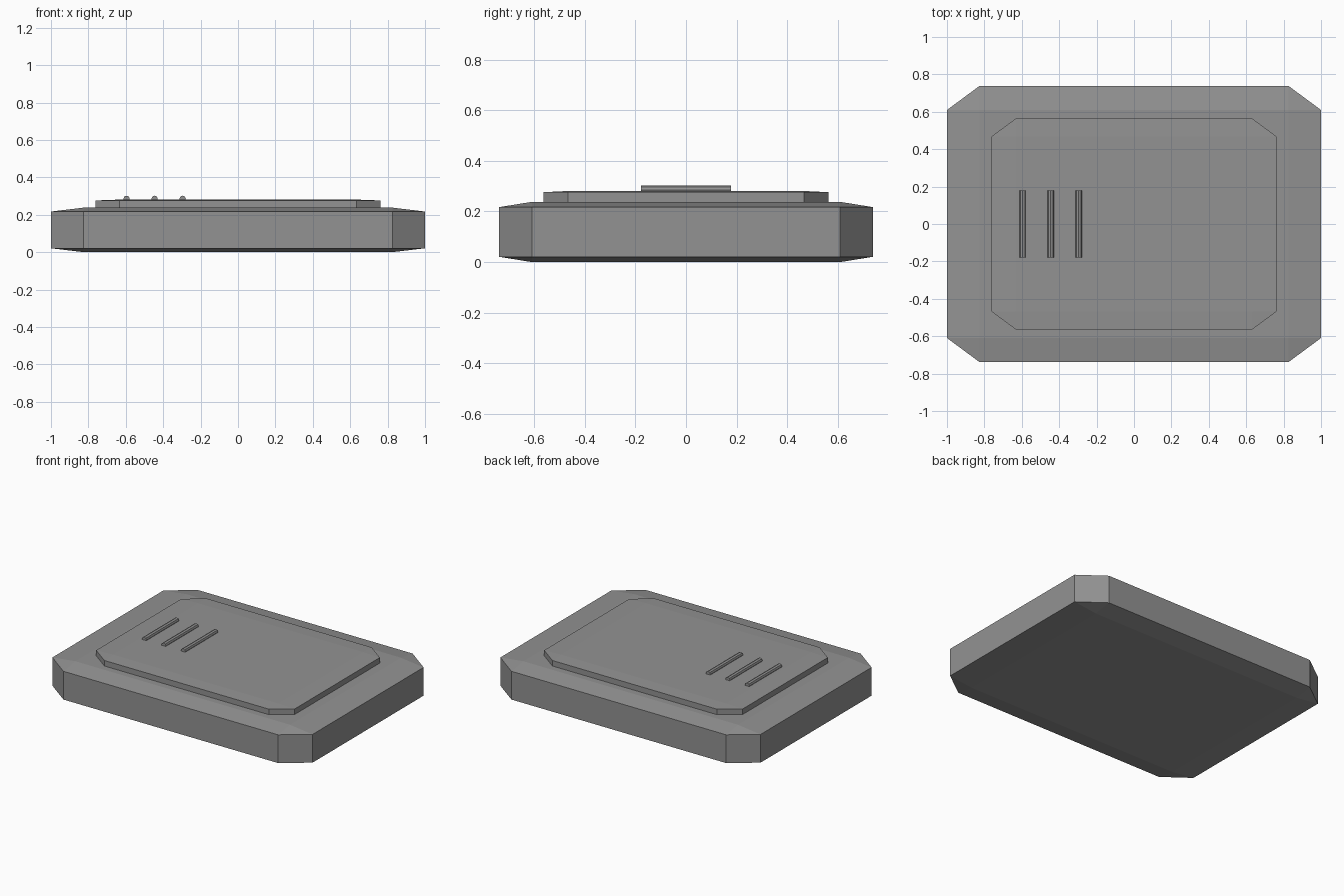
import bpy
import bmesh
import math
from mathutils import Matrix

if "Cube" in bpy.data.objects:
    bpy.data.objects.remove(bpy.data.objects["Cube"])

# Dark grey finish shared by every part
grey = bpy.data.materials.new("dark_grey")
grey.diffuse_color = (0.29, 0.29, 0.29, 1)
grey.use_nodes = True
grey.node_tree.nodes["Principled BSDF"].inputs["Base Color"].default_value = grey.diffuse_color


def make_object(name, bm):
    bmesh.ops.recalc_face_normals(bm, faces=bm.faces[:])
    mesh = bpy.data.meshes.new(name)
    bm.to_mesh(mesh)
    bm.free()
    mesh.materials.append(grey)
    obj = bpy.data.objects.new(name, mesh)
    bpy.context.collection.objects.link(obj)
    return obj


def chamfered_slab(name, half_x, half_y, z0, z1, chamfer=0.175):
    # chamfer a unit cube first, then stretch it so the bevel stretches too
    bm = bmesh.new()
    bmesh.ops.create_cube(bm, size=2)
    bmesh.ops.bevel(bm, geom=bm.edges[:], offset=chamfer, segments=1,
                    affect='EDGES', profile=0.5)
    bmesh.ops.scale(bm, vec=(half_x, half_y, (z1 - z0) / 2), verts=bm.verts)
    bmesh.ops.translate(bm, vec=(0, 0, (z0 + z1) / 2), verts=bm.verts)
    return make_object(name, bm)


def rod_along_y(name, x, z, radius, length, sides=8):
    bm = bmesh.new()
    bmesh.ops.create_cone(bm, cap_ends=True, segments=sides, radius1=radius,
                          radius2=radius, depth=length,
                          matrix=Matrix.Translation((x, 0, z)) @
                          Matrix.Rotation(math.pi / 2, 4, 'X'))
    return make_object(name, bm)


# Main slab and the raised panel on top
chamfered_slab("base_slab", 1.0, 0.739, 0.0, 0.238)
chamfered_slab("top_panel", 0.763, 0.563, 0.226, 0.281, 0.17)

# Three small ridges set into the panel
for i in range(3):
    rod_along_y(f"ridge_{i + 1}", -0.596 + 0.15 * i, 0.285, 0.017, 0.357)
